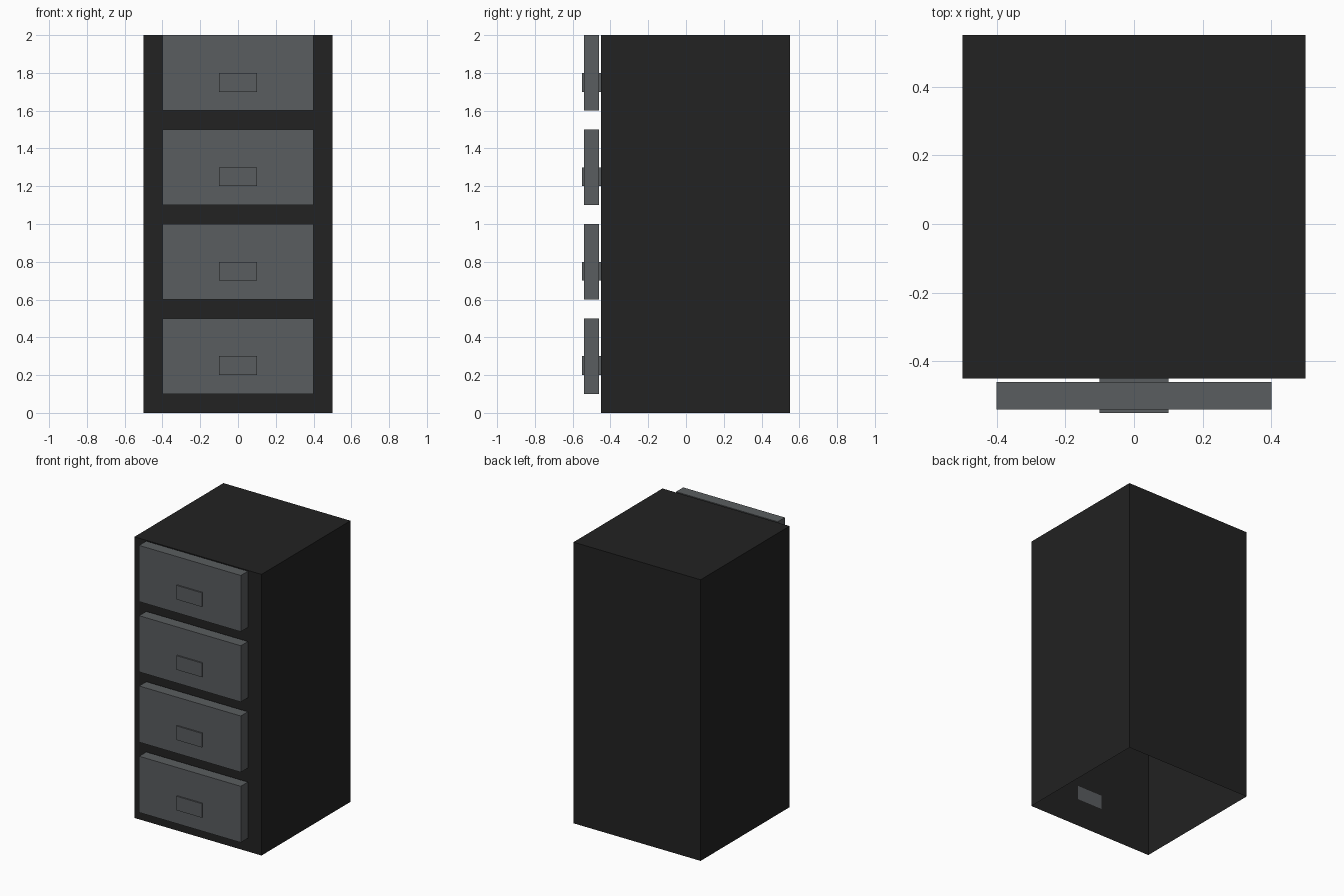
import bpy
import bmesh
from mathutils import Vector

if "Cube" in bpy.data.objects:
    bpy.data.objects.remove(bpy.data.objects["Cube"])


def material(name, rgb):
    m = bpy.data.materials.new(name)
    m.diffuse_color = (*rgb, 1.0)
    m.use_nodes = True
    m.node_tree.nodes["Principled BSDF"].inputs["Base Color"].default_value = m.diffuse_color
    return m


def box(name, lo, hi, mat, open_bottom=False):
    """Axis-aligned box between two corners, optionally without its bottom face."""
    lo, hi = Vector(lo), Vector(hi)
    bm = bmesh.new()
    bmesh.ops.create_cube(bm, size=1.0)
    for v in bm.verts:
        v.co = Vector([(lo[i] + hi[i]) / 2 + v.co[i] * (hi[i] - lo[i]) for i in range(3)])
    if open_bottom:
        bm.normal_update()
        bottom = [f for f in bm.faces if f.normal.z < -0.5]
        bmesh.ops.delete(bm, geom=bottom, context='FACES_ONLY')
    mesh = bpy.data.meshes.new(name)
    bm.to_mesh(mesh)
    bm.free()
    mesh.materials.append(mat)
    ob = bpy.data.objects.new(name, mesh)
    bpy.context.collection.objects.link(ob)
    return ob


black = material("cabinet black", (0.016, 0.016, 0.016))
grey = material("drawer grey", (0.102, 0.110, 0.116))

# Cabinet shell, open underneath
box("cabinet_body", (-0.5, -0.45, 0.0), (0.5, 0.55, 2.0), black, open_bottom=True)

# Four drawer fronts, each with a handle block passing through it
for i in range(4):
    z = 0.5 * i
    box(f"drawer_front_{i + 1}", (-0.4, -0.54, z + 0.1), (0.4, -0.46, z + 0.5), grey)
    box(f"drawer_handle_{i + 1}", (-0.1, -0.55, z + 0.2), (0.1, -0.45, z + 0.3), grey)
